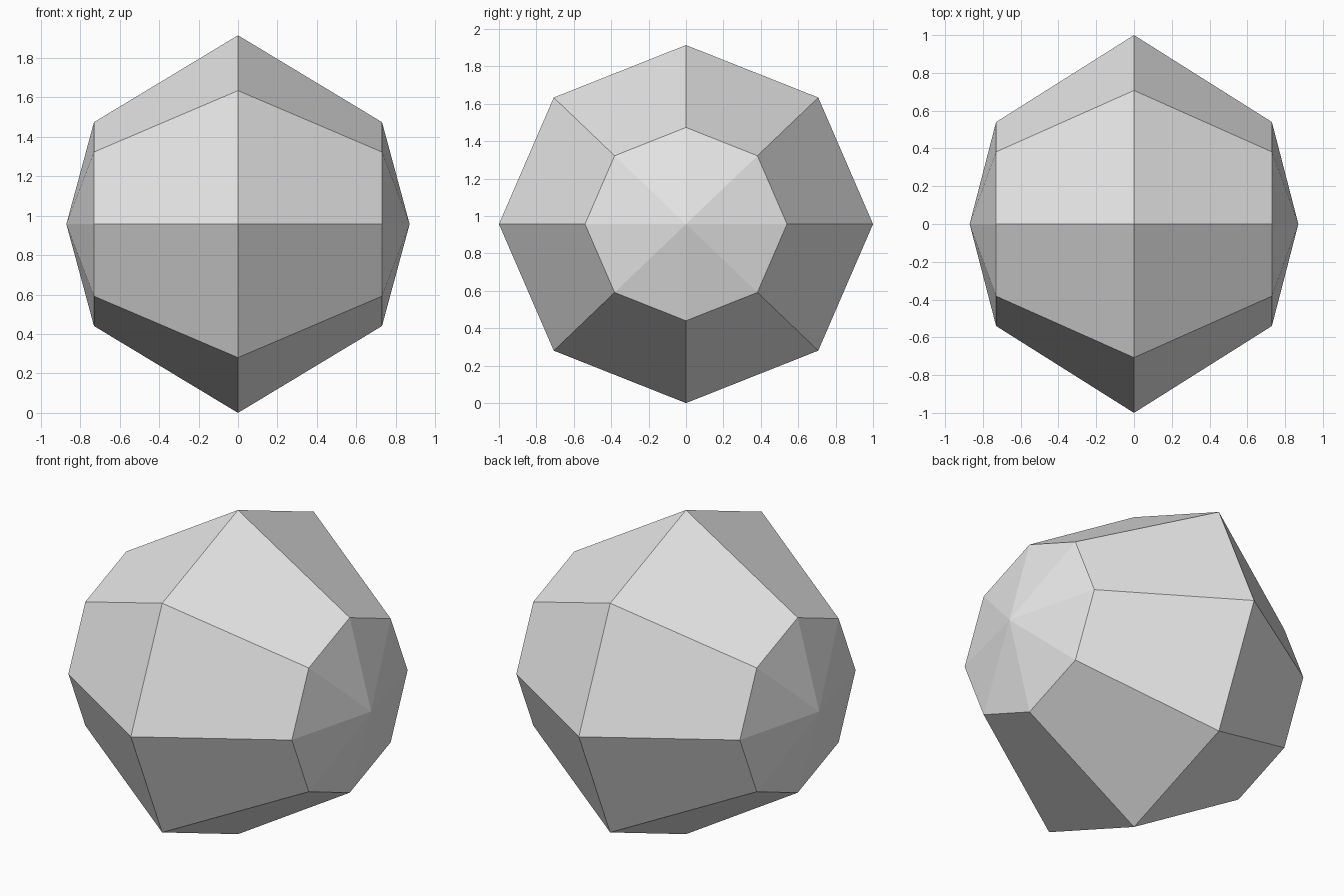
import bpy
import bmesh
from math import cos, sin, tau

cube = bpy.data.objects.get("Cube")
if cube:
    bpy.data.objects.remove(cube, do_unlink=True)

SIDES = 8
HALF_HEIGHT = 0.957   # slightly squashed vertically
RINGS = [(-0.73, 0.54), (0.0, 1.0), (0.73, 0.54)]   # x, radius
TIP = 0.87

# Plain light grey stone
grey = bpy.data.materials.new("light_grey")
grey.use_nodes = True
colour = (0.8, 0.8, 0.8, 1.0)
grey.diffuse_color = colour
grey.node_tree.nodes["Principled BSDF"].inputs["Base Color"].default_value = colour

bm = bmesh.new()

# Octagonal rings stacked along x
rings = []
for x, radius in RINGS:
    angles = [tau * i / SIDES for i in range(SIDES)]
    rings.append([bm.verts.new((x, radius * cos(a),
                                HALF_HEIGHT * (1 + radius * sin(a))))
                  for a in angles])

# Broad side facets
for lower, upper in zip(rings, rings[1:]):
    for i in range(SIDES):
        j = (i + 1) % SIDES
        bm.faces.new((lower[i], lower[j], upper[j], upper[i]))

# Shallow pointed caps at both ends
for ring, x in ((rings[0], -TIP), (rings[-1], TIP)):
    tip = bm.verts.new((x, 0, HALF_HEIGHT))
    for i in range(SIDES):
        bm.faces.new((ring[i], ring[(i + 1) % SIDES], tip))

bmesh.ops.recalc_face_normals(bm, faces=bm.faces)
mesh = bpy.data.meshes.new("faceted_stone")
bm.to_mesh(mesh)
bm.free()
mesh.materials.append(grey)
stone = bpy.data.objects.new("faceted_stone", mesh)
bpy.context.collection.objects.link(stone)
